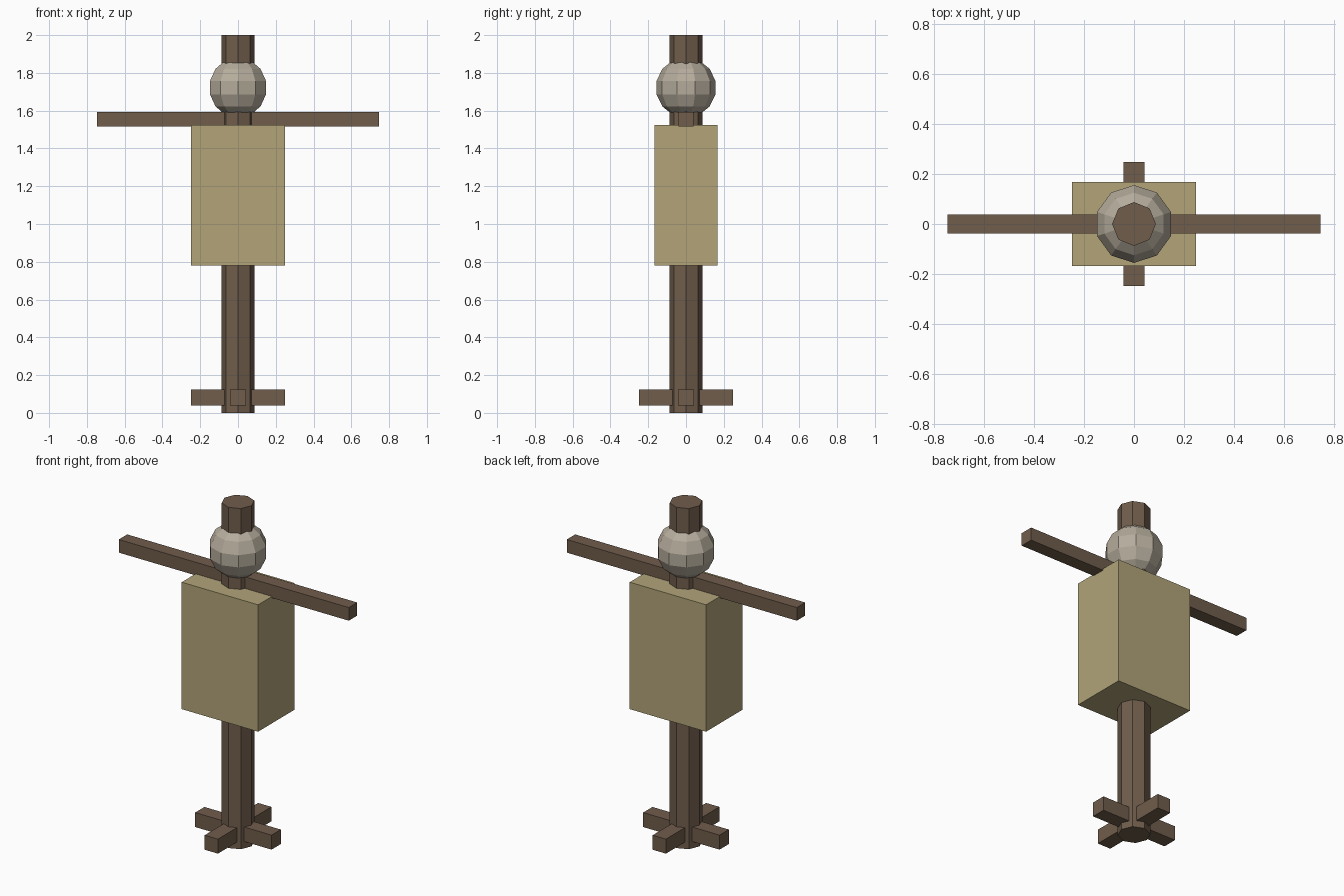
import bpy, bmesh
from math import sin, cos, pi
from mathutils import Matrix

if "Cube" in bpy.data.objects:
    bpy.data.objects.remove(bpy.data.objects["Cube"])


def material(name, rgb):
    m = bpy.data.materials.new(name)
    m.diffuse_color = (*rgb, 1)
    m.use_nodes = True
    m.node_tree.nodes["Principled BSDF"].inputs["Base Color"].default_value = m.diffuse_color
    return m


WOOD = material("wood", (0.162, 0.109, 0.072))
STRAW = material("straw", (0.445, 0.371, 0.19))
SACK = material("sackcloth", (0.46, 0.41, 0.33))


def finish(name, bm, mat):
    bmesh.ops.recalc_face_normals(bm, faces=bm.faces)
    mesh = bpy.data.meshes.new(name)
    bm.to_mesh(mesh)
    bm.free()
    mesh.materials.append(mat)
    ob = bpy.data.objects.new(name, mesh)
    bpy.context.collection.objects.link(ob)
    return ob


def box(name, half_x, half_y, z0, z1, mat):
    bm = bmesh.new()
    bmesh.ops.create_cube(bm, size=2, matrix=Matrix.Translation((0, 0, (z0 + z1) / 2))
                          @ Matrix.Diagonal((half_x, half_y, (z1 - z0) / 2, 1)))
    return finish(name, bm, mat)


def lathe(name, profile, sides, mat):
    # stack of regular rings with a vertex on the y axis, capped at both ends
    bm = bmesh.new()
    rings = [[bm.verts.new((r * sin(2 * pi * i / sides), r * cos(2 * pi * i / sides), z))
              for i in range(sides)] for r, z in profile]
    for a, b in zip(rings, rings[1:]):
        for i in range(sides):
            j = (i + 1) % sides
            bm.faces.new((a[i], a[j], b[j], b[i]))
    bm.faces.new(rings[0])
    bm.faces.new(rings[-1])
    return finish(name, bm, mat)


# Octagonal post
lathe("post", [(0.088, 0), (0.088, 2)], 8, WOOD)

# Low-poly head; its poles are hidden inside the post
R, RINGS = 0.16, 7
lathe("head", [(R * sin(pi * k / RINGS), 1.722 - R * cos(pi * k / RINGS))
               for k in range(1, RINGS)], 10, SACK)

# Body and arm beam
box("torso", 0.248, 0.168, 0.78, 1.525, STRAW)
box("arm_beam", 0.747, 0.039, 1.516, 1.593, WOOD)

# Crossed feet
box("foot_beam_x", 0.248, 0.043, 0.04, 0.125, WOOD)
box("foot_beam_y", 0.043, 0.248, 0.04, 0.125, WOOD)
